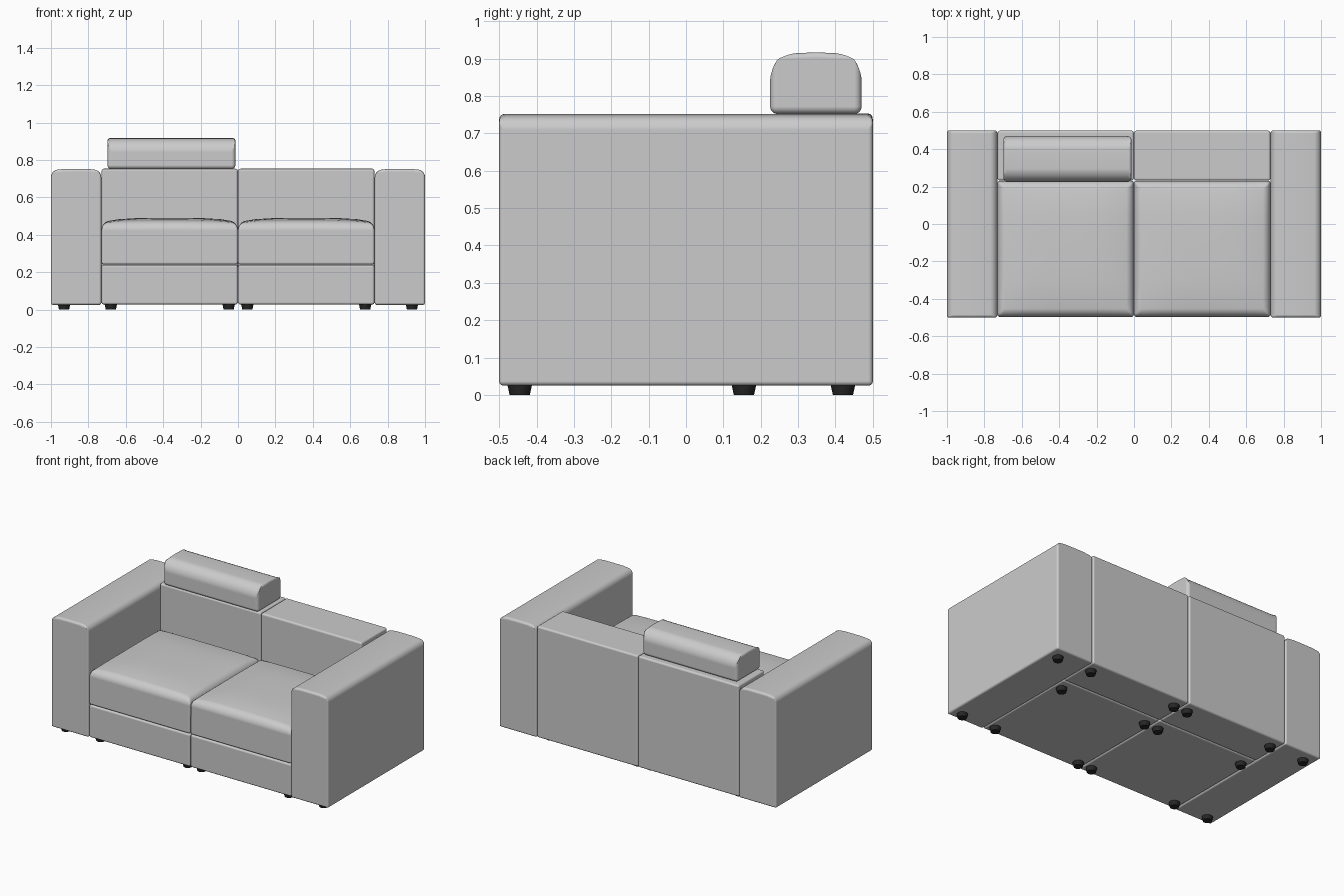
import bpy, bmesh, math
from mathutils import Vector

if "Cube" in bpy.data.objects:
    bpy.data.objects.remove(bpy.data.objects["Cube"])


def cushion(name, lo, hi, r=0.012, top_x=None, top_y=None, crown=0.0, cuts=(1, 1)):
    """Rounded box; top_x/top_y are radii of top edges running along x/y, crown domes the top."""
    lo, hi = Vector(lo), Vector(hi)
    mid, half = (lo + hi) / 2, (hi - lo) / 2
    top_x, top_y = top_x or r, top_y or r
    width = max(r, top_x, top_y)
    bm = bmesh.new()
    bmesh.ops.create_cube(bm, size=2)
    for axis, n in enumerate(cuts):
        normal = Vector((axis == 0, axis == 1, 0))
        for i in range(1, n):
            geom = bm.verts[:] + bm.edges[:] + bm.faces[:]
            bmesh.ops.bisect_plane(bm, geom=geom, plane_co=normal * (2 * i / n - 1), plane_no=normal)
    weight = bm.edges.layers.float.new("bevel_weight_edge")
    for e in bm.edges:
        if e.calc_face_angle() < 1:
            continue
        a, b = e.verts[0].co, e.verts[1].co
        radius = r
        if min(a.z, b.z) > 0.99:
            radius = top_x if abs(a.y - b.y) < 1e-4 else top_y
        e[weight] = radius / width
    for v in bm.verts:
        u, w, top = v.co.x, v.co.y, v.co.z > 0.99
        v.co = Vector(c * h for c, h in zip(v.co, half))
        if top:
            fx = 1 - u ** 4 if cuts[0] > 1 else 1
            fy = 1 - w ** 4 if cuts[1] > 1 else 1
            v.co.z -= crown * (1 - fx * fy)
    me = bpy.data.meshes.new(name)
    bm.to_mesh(me)
    bm.free()
    ob = bpy.data.objects.new(name, me)
    ob.location = mid
    bpy.context.collection.objects.link(ob)
    bev = ob.modifiers.new("soft_edges", 'BEVEL')
    bev.limit_method = 'WEIGHT'
    bev.width = width
    bev.segments = 6
    bev.use_clamp_overlap = False
    bev.harden_normals = True
    me.shade_smooth()
    return ob


def span(side, a, b):
    return sorted((side * a, side * b))


black = bpy.data.materials.new("black_plastic")
black.diffuse_color = (0.02, 0.02, 0.02, 1)
black.use_nodes = True
black.node_tree.nodes["Principled BSDF"].inputs["Base Color"].default_value = black.diffuse_color


def foot(name, x, y):
    bpy.ops.mesh.primitive_cone_add(vertices=24, radius1=0.027, radius2=0.034, depth=0.032,
                                    location=(x, y, 0.016))
    ob = bpy.context.object
    ob.name = name
    ob.data.materials.append(black)
    bpy.ops.object.shade_smooth_by_angle(angle=math.radians(40))


for side, label in ((-1, "left"), (1, "right")):
    # Arm
    x0, x1 = span(side, 0.731, 1.0)
    cushion(label + "_arm", (x0, -0.5, 0.025), (x1, 0.5, 0.752), 0.012, 0.015, 0.035, 0.008, (4, 1))
    # Base, seat cushion and backrest of one place
    x0, x1 = span(side, 0.001, 0.729)
    cushion(label + "_base", (x0, -0.497, 0.027), (x1, 0.231, 0.239))
    cushion(label + "_seat", (x0, -0.497, 0.241), (x1, 0.231, 0.49), 0.012, 0.045, 0.04, 0.022, (8, 8))
    cushion(label + "_backrest", (x0, 0.233, 0.027), (x1, 0.499, 0.753))
    # Feet
    for y in (-0.445, 0.42):
        foot(label + "_arm_foot", side * 0.93, y)
    for x in (0.05, 0.68):
        for y in (-0.445, 0.155, 0.42):
            foot(label + "_seat_foot", side * x, y)

# Headrest on the left backrest
cushion("headrest", (-0.698, 0.225, 0.752), (-0.014, 0.47, 0.917), 0.02, 0.07, 0.014, 0.006, (1, 2))
